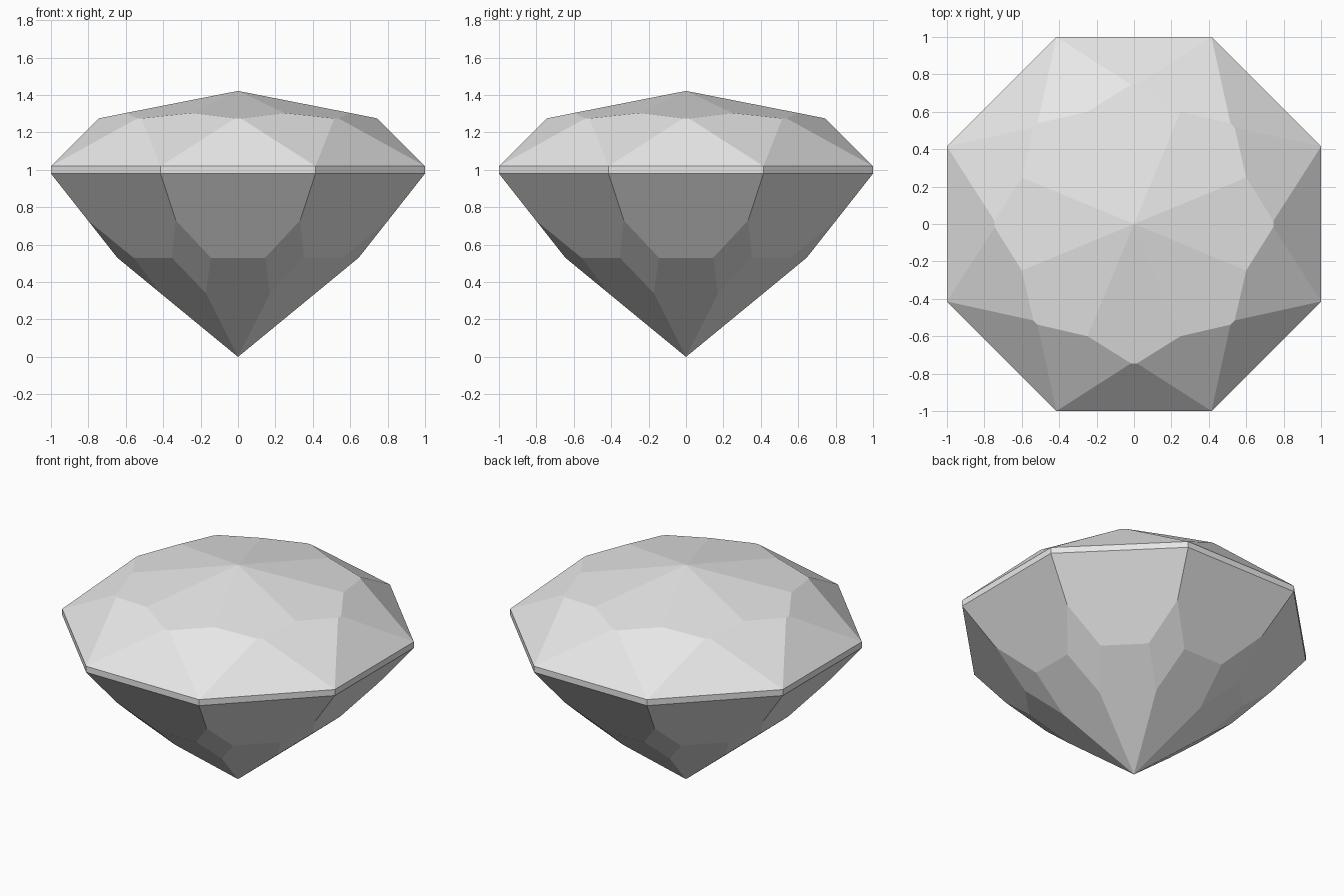
import bpy
import bmesh
from math import radians, tan
from mathutils import Matrix, Vector

SIDES = 8
STEP = radians(360 / SIDES)
T = tan(STEP / 2)

cube = bpy.data.objects.get("Cube")
if cube:
    bpy.data.objects.remove(cube, do_unlink=True)

# Stone colour
stone = bpy.data.materials.new("pale grey stone")
stone.use_nodes = True
grey = (0.8, 0.8, 0.8, 1)
stone.diffuse_color = grey
stone.node_tree.nodes["Principled BSDF"].inputs["Base Color"].default_value = grey


def corner(x, z):
    """Point on the line between two sides, at distance x along the side's axis."""
    return Vector((x, x * T, z))


def mirror(p):
    return Vector((p.x, -p.y, p.z))


def next_side(p):
    return Matrix.Rotation(STEP, 3, "Z") @ p


# Key points of one side, which faces +x
peak, tip = Vector((0, 0, 1.422)), Vector((0, 0, 0))
star = corner(0.6, 1.304)
crown_edge = Vector((0.745, 0.016, 1.275))
girdle_top, girdle_bottom = corner(1, 1.02), corner(1, 0.98)
upper_kite, lower_kite = corner(0.803, 0.73), corner(0.414, 0.34)
belly = Vector((0.645, 0.145, 0.53))

# Facets symmetric about the side's axis: half outlines, mirrored to close
halves = [
    [crown_edge, star, peak],                 # top facet
    [girdle_top, crown_edge],                 # crown facet
    [girdle_bottom, girdle_top],              # girdle band
    [belly, upper_kite, girdle_bottom],       # upper pavilion facet
    [tip, lower_kite, belly],                 # lower pavilion facet
]
facets = [h + [mirror(p) for p in reversed(h)] for h in halves]

# Kites that straddle the corner to the next side
facets += [
    [girdle_top, next_side(mirror(crown_edge)), star, crown_edge],
    [upper_kite, belly, lower_kite, next_side(mirror(belly))],
]

# Repeat the side around the axis and weld it into one solid
bm = bmesh.new()
for k in range(SIDES):
    turn = Matrix.Rotation(STEP * k, 3, "Z")
    for facet in facets:
        outline = []
        for p in facet:
            if not outline or (p - outline[-1]).length > 1e-6:
                outline.append(p)
        bm.faces.new([bm.verts.new(turn @ p) for p in outline])
bmesh.ops.remove_doubles(bm, verts=bm.verts, dist=0.001)
bmesh.ops.recalc_face_normals(bm, faces=bm.faces)

mesh = bpy.data.meshes.new("cut_gem")
bm.to_mesh(mesh)
bm.free()
mesh.materials.append(stone)
gem = bpy.data.objects.new("cut_gem", mesh)
bpy.context.collection.objects.link(gem)
